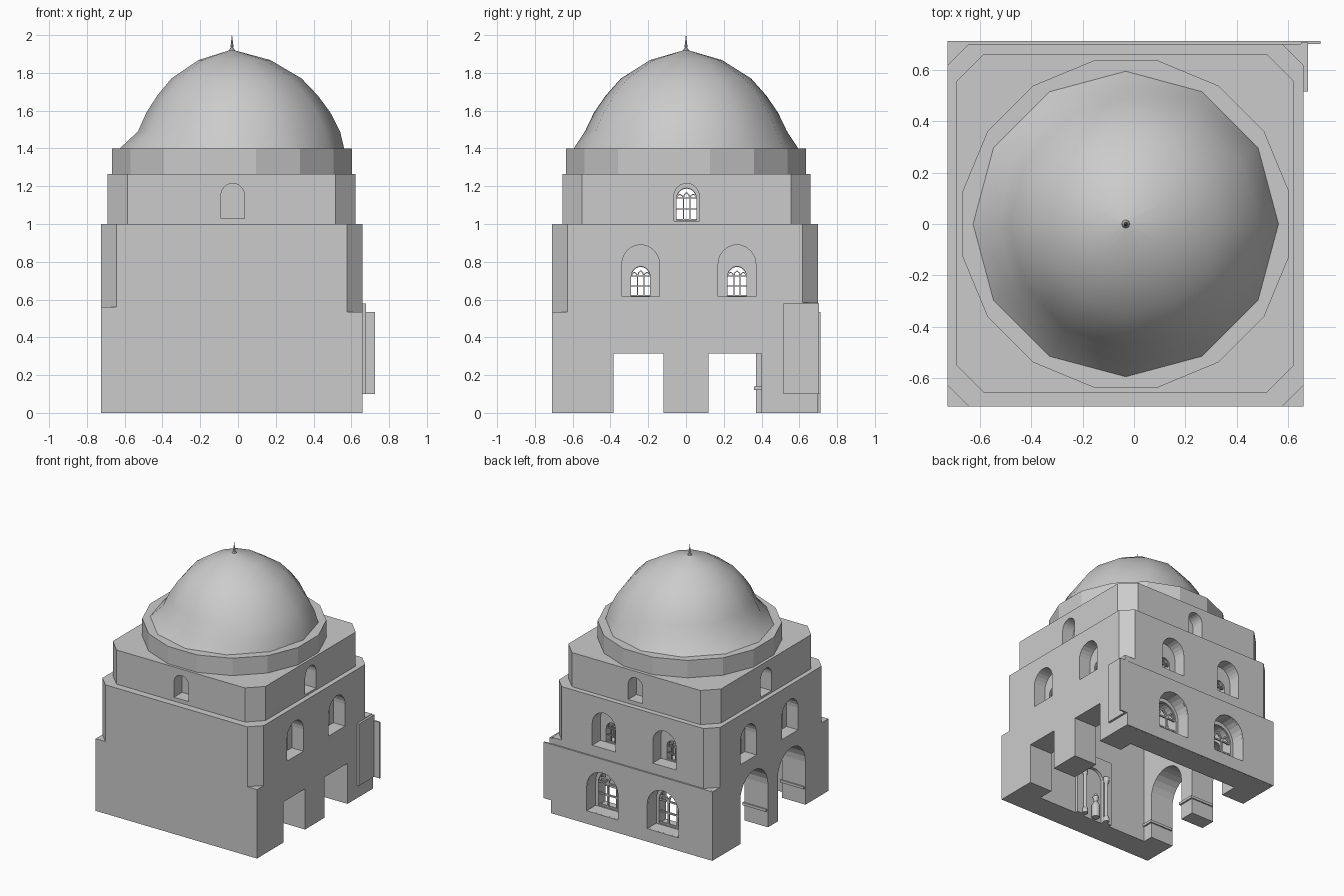
import bpy, bmesh, math
from mathutils import Vector

if "Cube" in bpy.data.objects:
    bpy.data.objects.remove(bpy.data.objects["Cube"])

CX = -0.032   # vertical axis of the building


def place(axis, u, v, d):
    return {'x': (d, u, v), 'y': (u, d, v), 'z': (u, v, d)}[axis]


def add_prism(bm, axis, pts, lo, hi):
    a = [bm.verts.new(place(axis, u, v, lo)) for u, v in pts]
    b = [bm.verts.new(place(axis, u, v, hi)) for u, v in pts]
    bm.faces.new(a)
    bm.faces.new(b[::-1])
    for i in range(len(pts)):
        j = (i + 1) % len(pts)
        bm.faces.new((a[i], b[i], b[j], a[j]))


def finish(bm, name):
    bmesh.ops.recalc_face_normals(bm, faces=bm.faces[:])
    me = bpy.data.meshes.new(name)
    bm.to_mesh(me)
    bm.free()
    ob = bpy.data.objects.new(name, me)
    bpy.context.collection.objects.link(ob)
    return ob


def prism(name, axis, pts, lo, hi):
    bm = bmesh.new()
    add_prism(bm, axis, pts, lo, hi)
    return finish(bm, name)


def rect(u0, u1, v0, v1):
    return [(u0, v0), (u1, v0), (u1, v1), (u0, v1)]


def octo(x0, x1, y0, y1, c):
    return [(x0 + c, y0), (x1 - c, y0), (x1, y0 + c), (x1, y1 - c),
            (x1 - c, y1), (x0 + c, y1), (x0, y1 - c), (x0, y0 + c)]


def ngon(r, n, off=0.0):
    return [(CX + r * math.cos((i + off) * 2 * math.pi / n),
             r * math.sin((i + off) * 2 * math.pi / n)) for i in range(n)]


def arch(u, w, z0, z1):
    h = w / 2
    s = z1 - h * 1.05
    return [(u - h, z0), (u + h, z0)] + [
        (u + h * math.cos(t * math.pi / 12), s + (z1 - s) * math.sin(t * math.pi / 12))
        for t in range(13)]


def cut(ob, cutters):
    for c in cutters:
        m = ob.modifiers.new("cut", 'BOOLEAN')
        m.operation, m.solver, m.object = 'DIFFERENCE', 'EXACT', c
    dg = bpy.context.evaluated_depsgraph_get()
    me = bpy.data.meshes.new_from_object(ob.evaluated_get(dg))
    ob.modifiers.clear()
    ob.data = me
    for c in cutters:
        bpy.data.objects.remove(c)


def tracery(axis, u, w, z0, z1, d):
    """Mullions, cross bars and pointed heads of one window."""
    bm = bmesh.new()
    t = w * 0.025
    s = z1 - w * 0.525

    def bar(p, q):
        p, q = Vector(p), Vector(q)
        n = (q - p).normalized()
        n = Vector((-n.y, n.x)) * t
        add_prism(bm, axis, [p - n, q - n, q + n, p + n], d - 0.006, d + 0.006)
    for k in (-1, 1):
        bar((u + k * w / 6, z0), (u + k * w / 6, s + w * 0.1))
    for k in range(3):
        z = z0 + (s - z0) * k / 2 + t
        bar((u - w / 2, z), (u + w / 2, z))
    for k in (-1, 0, 1):
        m, top = u + k * w / 3, s + w * (0.3 if k == 0 else 0.22)
        for e in (-1, 1):
            bar((m + e * w / 6, s), (m + e * w / 9, s + (top - s) * 0.65))
            bar((m + e * w / 9, s + (top - s) * 0.65), (m, top))
    outline = arch(u, w, z0, z1)
    for i in range(2, len(outline) - 1):
        bar(outline[i], outline[i + 1])
    finish(bm, "window_tracery")


def window(axis, face, sign, u, rec, op):
    """Recess and through-opening cutters; sign points outward."""
    out = []
    for (w, z0, z1), depth in ((rec, 0.10), (op, 0.26)):
        lo, hi = sorted((face + sign * 0.05, face - sign * depth))
        out.append(prism("cutter", axis, arch(u, w, z0, z1), lo, hi))
    tracery(axis, u, *op, face - sign * 0.115)
    return out


# main cube: hollow, open at the bottom, corners chamfered above the lower storey
X0, X1, Y0, Y1 = -0.725, 0.66, -0.71, 0.70
body = prism("main_walls", 'z', rect(X0, X1, Y0, Y1), 0, 1.0)
room = rect(-0.525, 0.46, -0.51, 0.51)
cuts = [prism("cutter", 'z', room, -0.1, 1.1)]
for x, y, z in ((X0, Y0, 0.56), (X1, Y0, 0.535), (X1, Y1, 0.585), (X0, Y1, 0.535)):
    c = 0.083
    cuts.append(prism("cutter", 'z', [(x - c, y), (x, y - c), (x + c, y), (x, y + c)], z, 1.1))
cuts += [prism("cutter", 'x', rect(a, b, -0.1, 0.315), 0.40, 0.75)
         for a, b in ((-0.385, -0.12), (0.12, 0.40))]
cuts += [prism("cutter", 'x', arch(u, 0.34, -0.1, 0.51), -0.8, -0.46) for u in (0.20, -0.26)]
small, small_op = (0.20, 0.615, 0.89), (0.10, 0.618, 0.775)
for u in (-0.24, 0.27):
    cuts += window('x', X1, 1, u, small, small_op)
    cuts += window('x', X0, -1, u, small, small_op)
for u in (-0.305, 0.215):
    cuts += window('y', Y1, 1, u, small, small_op)
    cuts += window('y', Y1, 1, u + 0.005, (0.27, 0.10, 0.43), (0.225, 0.105, 0.40))
cut(body, cuts)

# thin facing on the lower back wall, and the corner buttress beside the door
slab = prism("back_facing", 'y',
             [(X0, 0), (X1, 0), (X1, 0.1), (0.725, 0.1), (0.725, 0.535), (X0, 0.535)], 0.7005, 0.712)
cut(slab, [prism("cutter", 'y', arch(u, 0.27, 0.10, 0.43), 0.6, 0.8) for u in (-0.30, 0.22)])
prism("corner_buttress", 'z', rect(X1 - 0.01, 0.677, 0.515, 0.705), 0.1, 0.58)

# second storey with chamfered corners
tier = prism("upper_storey", 'z', octo(-0.69, 0.622, -0.655, 0.66, 0.105), 1.0, 1.265)
cuts = [prism("cutter", 'z', room, 0.9, 1.225),
        prism("cutter", 'z', ngon(0.47, 32), 1.2, 1.3)]
for face, s in ((0.622, 1), (-0.69, -1)):
    cuts += window('x', face, s, 0.003, (0.135, 1.015, 1.215), (0.105, 1.02, 1.19))
for a, b in ((-0.7, -0.555), (0.56, 0.7)):
    cuts.append(prism("cutter", 'y', arch(-0.028, 0.125, 1.03, 1.215), a, b))
cut(tier, cuts)

# sixteen-sided drum
drum = prism("drum", 'z', ngon(0.635 / math.cos(math.pi / 16), 16, 0.5), 1.265, 1.40)
cut(drum, [prism("cutter", 'z', ngon(0.50, 32), 1.2, 1.5)])
ledge = bmesh.new()
outer = [ledge.verts.new((x, y, 1.399)) for x, y in ngon(0.597, 12)]
inner = [ledge.verts.new((x, y, 1.399)) for x, y in ngon(0.48, 12)]
for i in range(12):
    j = (i + 1) % 12
    ledge.faces.new((outer[i], outer[j], inner[j], inner[i]))
finish(ledge, "dome_ledge")

# twelve-sided dome, slightly fuller towards +x
bm = bmesh.new()
profile = [(0.594, 1.40), (0.535, 1.49), (0.487, 1.59), (0.425, 1.68),
           (0.345, 1.77), (0.19, 1.868), (0.018, 1.918)]
rings = []
for k, (r, z) in enumerate(profile):
    ring = []
    for i in range(12):
        a = i * math.pi / 6
        f = 1 + (0.07 * math.cos(a) if 0 < k < 6 else 0)
        ring.append(bm.verts.new((CX + r * f * math.cos(a), r * f * math.sin(a), z)))
    rings.append(ring)
for a, b in zip(rings, rings[1:]):
    for i in range(12):
        j = (i + 1) % 12
        bm.faces.new((a[i], a[j], b[j], b[i]))
bm.faces.new(rings[-1])
dome = finish(bm, "dome")
for p in dome.data.polygons:
    p.use_smooth = True


def turned(name, x, y, prof, n=12):
    bm = bmesh.new()
    rs = [[bm.verts.new((x + r * math.cos(i * 2 * math.pi / n),
                         y + r * math.sin(i * 2 * math.pi / n), z)) for i in range(n)]
          for r, z in prof]
    for a, b in zip(rs, rs[1:]):
        for i in range(n):
            bm.faces.new((a[i], a[(i + 1) % n], b[(i + 1) % n], b[i]))
    bm.faces.new(rs[0])
    bm.faces.new(rs[-1])
    return finish(bm, name)


# finial
turned("finial", CX, 0, [(0.02, 1.91), (0.013, 1.925), (0.006, 1.935), (0.009, 1.945),
                         (0.004, 1.955), (0.006, 1.967), (0.003, 1.975), (0.001, 2.0)], 8)

# prayer niche inside the front wall: framed arch, two columns, small centre pedestal
frame = prism("niche_frame", 'y', rect(CX - 0.16, CX + 0.16, 0.0, 0.52), -0.512, -0.485)
cut(frame, [prism("cutter", 'y', arch(CX, 0.17, -0.1, 0.42), -0.6, -0.4)])
col = [(0.022, 0), (0.022, 0.03), (0.014, 0.05), (0.014, 0.32), (0.022, 0.34), (0.022, 0.37)]
for s in (-1, 1):
    turned("niche_column", CX + s * 0.10, -0.47, col)
turned("niche_pedestal", CX, -0.47, [(0.03, 0), (0.03, 0.1), (0.015, 0.13), (0.024, 0.17), (0.004, 0.2)])

# plinth mouldings on the arcade piers
for a, b in ((0.37, 0.51), (-0.09, 0.03), (-0.51, -0.43)):
    prism("pier_moulding", 'z', rect(X0 + 0.01, -0.512, a - 0.01, b + 0.01), 0.12, 0.14)
